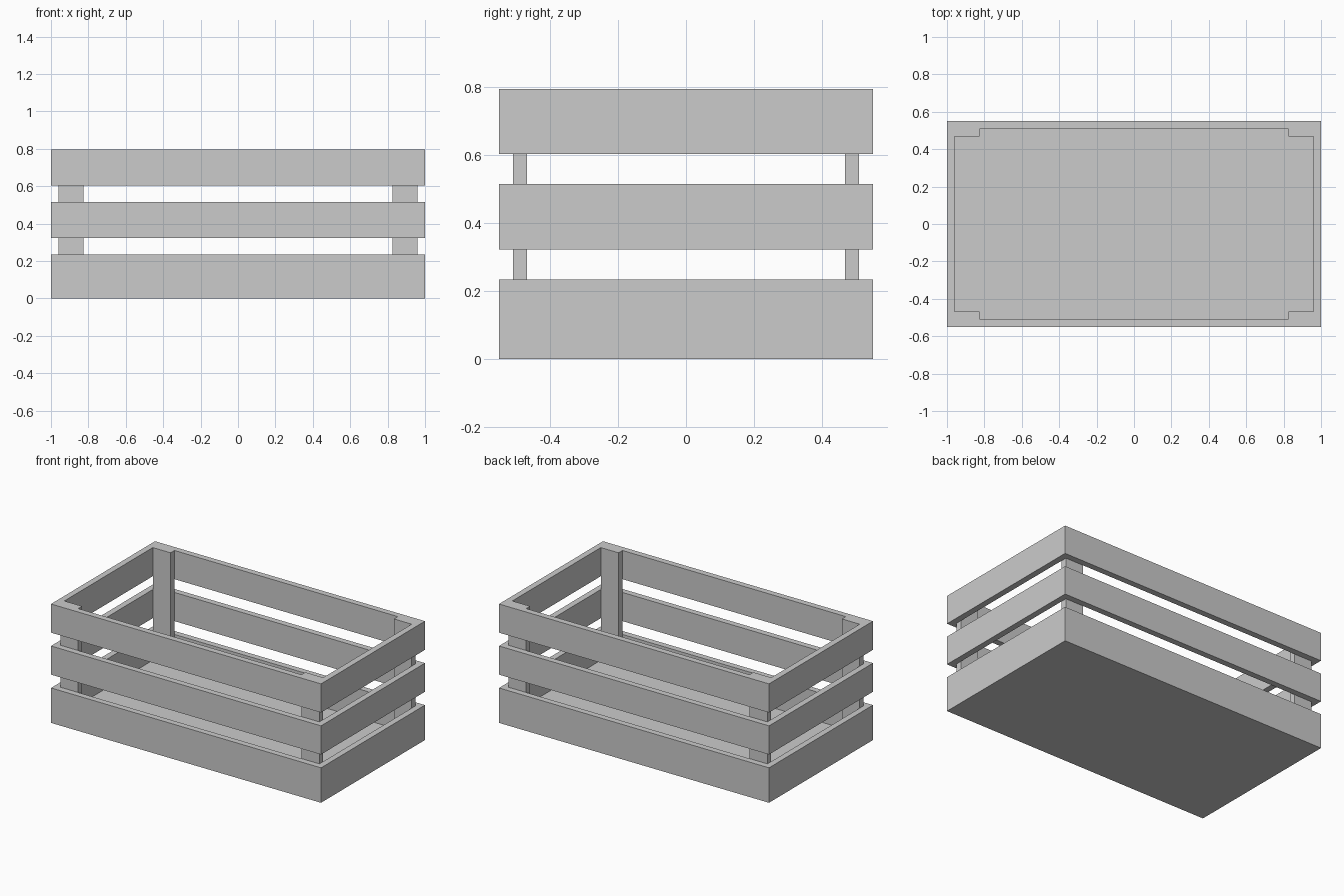
import bpy

if "Cube" in bpy.data.objects:
    bpy.data.objects.remove(bpy.data.objects["Cube"])

L, W, H = 2.0, 1.1, 0.796      # outer size
T = 0.041                      # board thickness
SLAT = 0.192                   # slat height
PITCH = 0.281                  # slat spacing
POST = 0.132                   # corner post width


def box(name, lo, hi):
    bpy.ops.mesh.primitive_cube_add(size=1, location=[(a + b) / 2 for a, b in zip(lo, hi)])
    ob = bpy.context.object
    ob.name = name
    ob.scale = [b - a for a, b in zip(lo, hi)]
    bpy.ops.object.transform_apply(location=True, rotation=False, scale=True)
    return ob


def mirror(ob, x, y):
    m = ob.modifiers.new("mirror", 'MIRROR')
    m.use_axis = (x, y, False)
    ob.data.transform(ob.matrix_world)
    ob.matrix_world.identity()


def centred(ob):
    # origin at the crate centre so mirroring works across it
    bpy.context.scene.cursor.location = (0, 0, 0)
    bpy.ops.object.origin_set(type='ORIGIN_CURSOR')
    return ob


# floor board under the walls
box("floor_board", (-L / 2, -W / 2, 0), (L / 2, W / 2, T))

# three tiers of slats: long sides full length, ends fitted between them
for i, tier in enumerate(("bottom", "middle", "top")):
    z0 = H - SLAT - (2 - i) * PITCH if i else T
    z1 = H - (2 - i) * PITCH
    side = centred(box(tier + "_side_slats", (-L / 2, -W / 2, z0), (L / 2, -W / 2 + T, z1)))
    mirror(side, False, True)
    end = centred(box(tier + "_end_slats", (L / 2 - T, -W / 2 + T, z0), (L / 2, W / 2 - T, z1)))
    mirror(end, True, False)

# four inner corner posts, flush with the top slats
posts = centred(box("corner_posts", (L / 2 - T - POST, -W / 2 + T, T),
                    (L / 2 - T, -W / 2 + 2 * T, H)))
mirror(posts, True, True)
